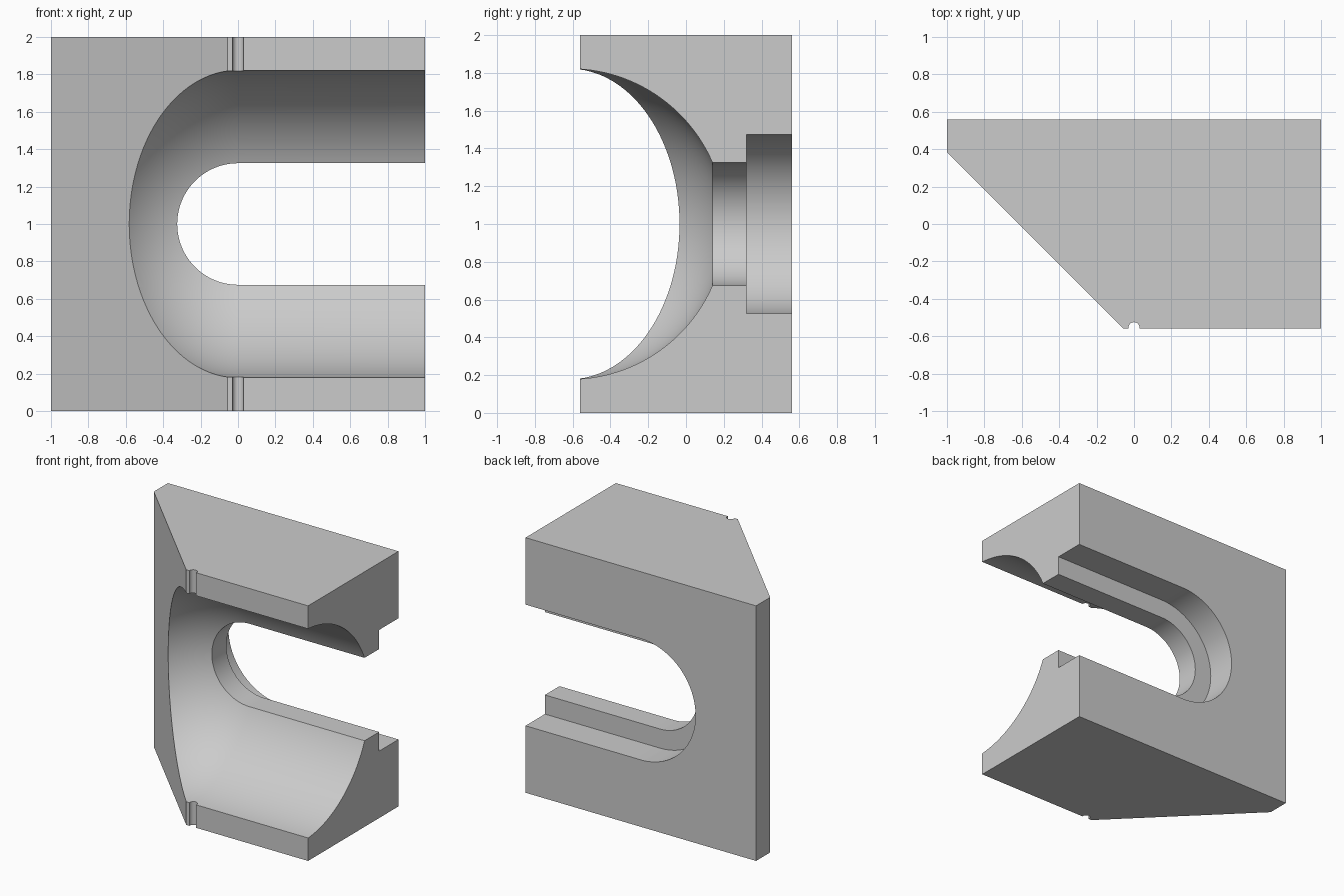
import bpy, bmesh
from math import sin, cos, pi, radians, sqrt

if "Cube" in bpy.data.objects:
    bpy.data.objects.remove(bpy.data.objects["Cube"], do_unlink=True)

grey = bpy.data.materials.new("plain grey")
grey.use_nodes = True
grey.diffuse_color = (0.6, 0.6, 0.6, 1)
grey.node_tree.nodes["Principled BSDF"].inputs["Base Color"].default_value = (0.6, 0.6, 0.6, 1)


def loft(name, loops):
    """Closed solid through matching loops of points, capped at both ends."""
    bm = bmesh.new()
    rings = [[bm.verts.new(p) for p in loop] for loop in loops]
    n = len(rings[0])
    for a, b in zip(rings, rings[1:]):
        for i in range(n):
            j = (i + 1) % n
            bm.faces.new((a[i], a[j], b[j], b[i]))
    bm.faces.new(rings[0])
    bm.faces.new(rings[-1])
    bmesh.ops.recalc_face_normals(bm, faces=bm.faces)
    mesh = bpy.data.meshes.new(name)
    bm.to_mesh(mesh)
    bm.free()
    mesh.materials.append(grey)
    obj = bpy.data.objects.new(name, mesh)
    bpy.context.collection.objects.link(obj)
    return obj


def slot_outline(y, r, steps=64):
    """U-shaped outline: half circle on the right, open towards the left end."""
    arc = [pi / 2 + pi * i / steps for i in range(steps + 1)]
    return ([(1.3, y, 1 + r)] + [(r * cos(a), y, 1 + r * sin(a)) for a in arc]
            + [(1.3, y, 1 - r)])


# Block with one chamfered front corner
plan = [(-1, 0.56), (-1, 0.385), (-0.057, -0.56), (1, -0.56), (1, 0.56)]
block = loft("slotted_block", [[(x, y, z) for x, y in plan] for z in (0, 2)])

# Slot: spherical seat, narrow neck, wider recess at the back
SEAT_Y, SEAT_R = -0.615, 0.822
levels = [(-0.8, SEAT_R)]
for i in range(33):
    y = SEAT_Y + (0.14 - SEAT_Y) * sin(pi / 2 * i / 32)
    levels.append((y, sqrt(SEAT_R ** 2 - (y - SEAT_Y) ** 2)))
levels[-1] = (0.14, 0.325)
levels += [(0.32, 0.325), (0.32, 0.475), (0.8, 0.475)]
slot = loft("slot_cutter", [slot_outline(y, r) for y, r in levels])

# Small vertical centre-mark groove in the front face
ring = [2 * pi * i / 32 for i in range(32)]
groove = loft("groove_cutter", [[(0.03 * cos(a), -0.555 + 0.03 * sin(a), z) for a in ring]
                                for z in (-0.1, 2.1)])

# Cut and shade
bpy.context.view_layer.objects.active = block
for cutter in (slot, groove):
    cutter.hide_render = True
    mod = block.modifiers.new(cutter.name, "BOOLEAN")
    mod.operation, mod.solver, mod.object = "DIFFERENCE", "EXACT", cutter
    bpy.ops.object.modifier_apply(modifier=mod.name)
    bpy.data.objects.remove(cutter, do_unlink=True)

bpy.ops.object.select_all(action="DESELECT")
block.select_set(True)
bpy.ops.object.shade_smooth_by_angle(angle=radians(30))
